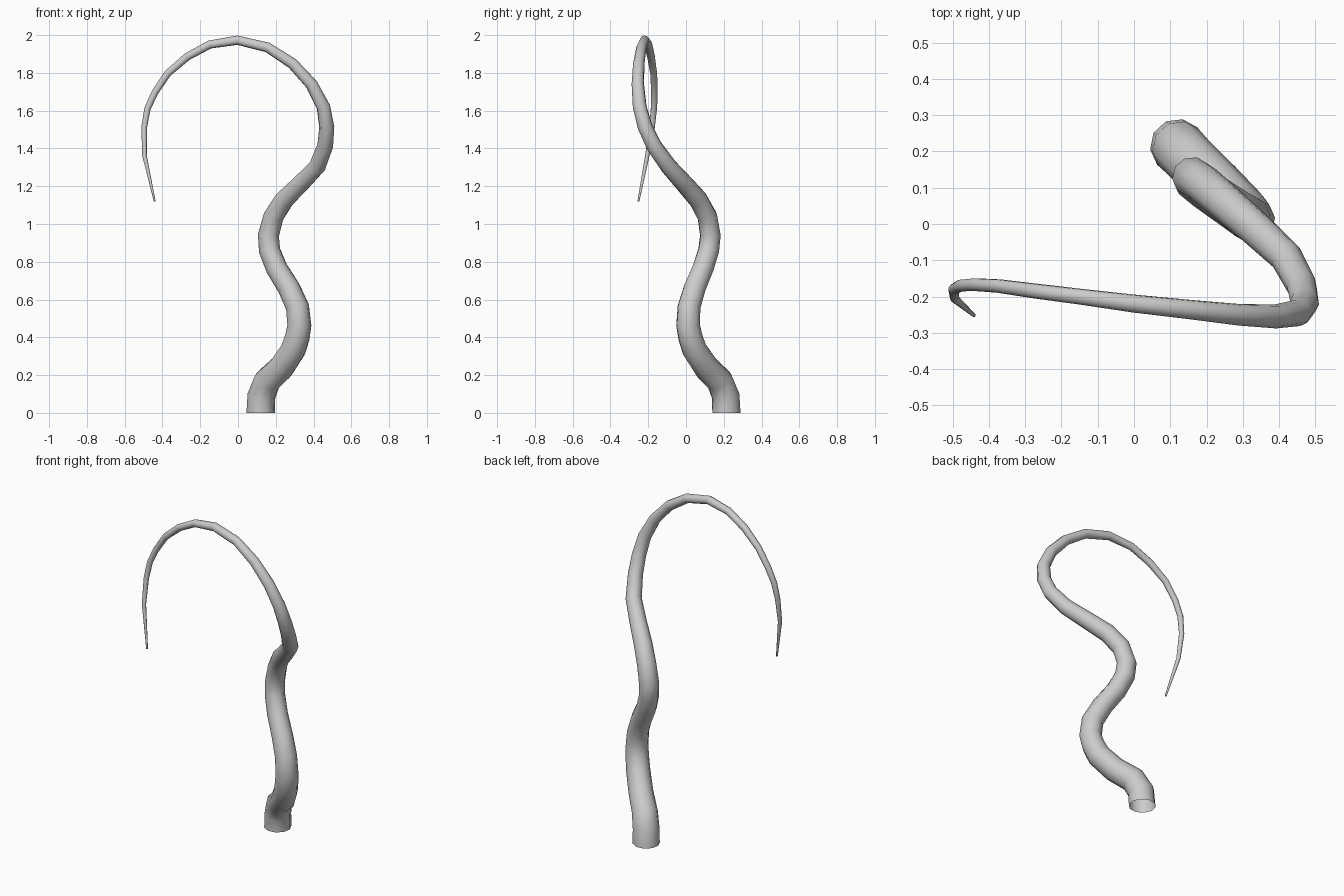
import bpy, bmesh, math
from mathutils import Vector

if "Cube" in bpy.data.objects:
    bpy.data.objects.remove(bpy.data.objects["Cube"])

SIDES = 10
# Centre line of the tentacle: x, y, z, radius
PATH = [
    (.12, .214, 0, .076), (.124, .21, .09, .075), (.155, .178, .17, .073),
    (.23, .108, .24, .070), (.293, .045, .335, .068), (.325, .011, .463, .064),
    (.315, .016, .56, .062), (.27, .046, .66, .060), (.205, .09, .765, .058),
    (.167, .12, .86, .057), (.161, .129, .94, .056), (.188, .113, 1.04, .054),
    (.246, .064, 1.13, .052), (.42, -.092, 1.305, .045), (.462, -.17, 1.415, .042),
    (.470, -.217, 1.515, .040), (.452, -.245, 1.62, .037), (.389, -.255, 1.74, .033),
    (.288, -.25, 1.85, .030), (.156, -.236, 1.935, .027), (-.003, -.219, 1.973, .025),
    (-.15, -.20, 1.95, .022), (-.27, -.185, 1.885, .021), (-.373, -.171, 1.796, .019),
    (-.44, -.167, 1.696, .018), (-.479, -.17, 1.612, .017), (-.497, -.18, 1.51, .015),
    (-.495, -.205, 1.362, .012), (-.441, -.252, 1.12, .005),
]

pts = [Vector(p) for p in PATH]


def midpoint(i):
    """Smooth point halfway between path points i and i + 1."""
    a, d = pts[max(i - 1, 0)], pts[min(i + 2, len(pts) - 1)]
    return (pts[i] + pts[i + 1]) * .5625 - (a + d) * .0625


# Refine the long spans of the path
line = []
for i, p in enumerate(pts):
    line.append(p)
    if i in (4, 12):
        line.append(midpoint(i))

# Sweep a ten-sided ring along the path, open at both ends
bm = bmesh.new()
side, tangent, last = Vector((1, 0, 0)), Vector((0, 0, 1)), None
for i, p in enumerate(line):
    if i:
        before = (p - line[i - 1]).to_3d().normalized()
        after = (line[min(i + 1, len(line) - 1)] - p).to_3d()
        new = (before + after.normalized()).normalized()
        side = tangent.rotation_difference(new) @ side
        tangent = new
    up = tangent.cross(side)
    ring = []
    for k in range(SIDES):
        a = math.tau * k / SIDES + math.radians(7)
        ring.append(bm.verts.new(p.to_3d() + (side * math.cos(a) + up * math.sin(a)) * p.w))
    if last:
        for k in range(SIDES):
            n = (k + 1) % SIDES
            bm.faces.new((last[k], last[n], ring[n], ring[k]))
    last = ring
for f in bm.faces:
    f.smooth = True

mesh = bpy.data.meshes.new("tentacle")
bm.to_mesh(mesh)
bm.free()
bpy.context.collection.objects.link(bpy.data.objects.new("tentacle", mesh))
